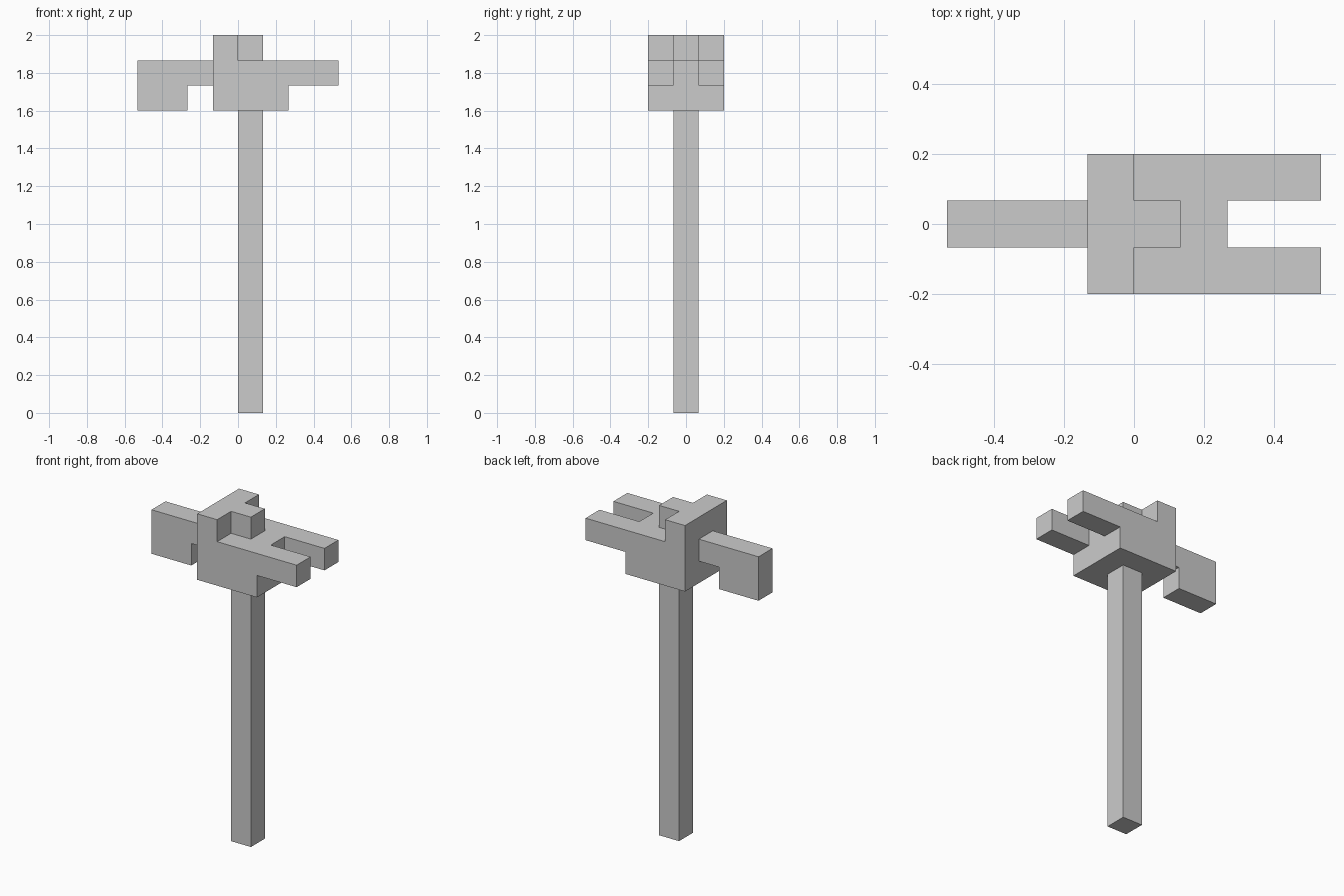
import bpy
import bmesh
from mathutils import Vector

if "Cube" in bpy.data.objects:
    bpy.data.objects.remove(bpy.data.objects["Cube"])

U = 2 / 15  # one block; the model is 15 blocks tall


def prism(name, profile, axis, lo, hi):
    """Extrude a 2D outline (in blocks) along 'y' (outline is x,z) or 'z' (outline is x,y)."""
    bm = bmesh.new()
    place = (lambda a, b: (a, lo, b)) if axis == 'y' else (lambda a, b: (a, b, lo))
    face = bm.faces.new([bm.verts.new(Vector(place(a, b)) * U) for a, b in profile])
    ext = bmesh.ops.extrude_face_region(bm, geom=[face], use_keep_orig=True)
    step = Vector((0, hi - lo, 0) if axis == 'y' else (0, 0, hi - lo)) * U
    bmesh.ops.translate(bm, vec=step,
                        verts=[g for g in ext['geom'] if isinstance(g, bmesh.types.BMVert)])
    bmesh.ops.recalc_face_normals(bm, faces=bm.faces[:])
    mesh = bpy.data.meshes.new(name)
    bm.to_mesh(mesh)
    bm.free()
    obj = bpy.data.objects.new(name, mesh)
    bpy.context.collection.objects.link(obj)
    return obj


def rect(x0, x1, b0, b1):
    return [(x0, b0), (x1, b0), (x1, b1), (x0, b1)]


# Long square handle, set one half block off centre
prism("handle", rect(0, 1, 0, 12), 'y', -0.5, 0.5)

# Solid hammer head
prism("head_block", rect(-1, 2, 12, 14), 'y', -1.5, 1.5)

# T-shaped cap on top of the head
prism("top_cap", [(-1, -1.5), (0, -1.5), (0, -0.5), (1, -0.5),
                  (1, 0.5), (0, 0.5), (0, 1.5), (-1, 1.5)], 'z', 14, 15)

# Hooked spike with a drooping tip
prism("hooked_spike", [(-4, 12), (-2, 12), (-2, 13), (-1, 13), (-1, 14), (-4, 14)],
      'y', -0.5, 0.5)

# Pair of claw prongs mirrored across the middle
claw = prism("claw_prongs", rect(2, 4, 13, 14), 'y', -1.5, -0.5)
mirror = claw.modifiers.new("Mirror", 'MIRROR')
mirror.use_axis = (False, True, False)
